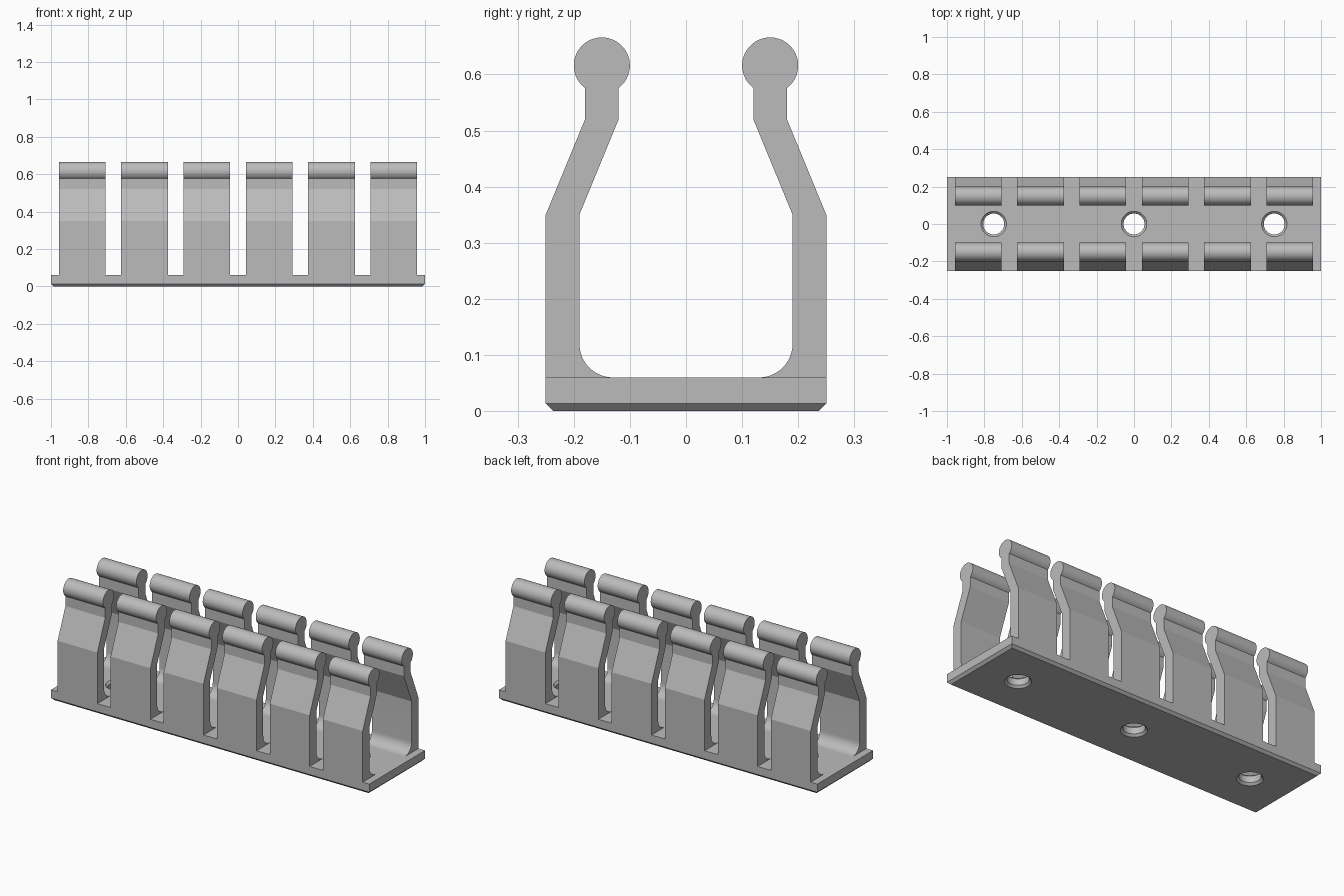
import bpy, bmesh
from math import sin, cos, pi, radians

if "Cube" in bpy.data.objects:
    bpy.data.objects.remove(bpy.data.objects["Cube"])

grey = bpy.data.materials.new("grey_plastic")
grey.use_nodes = True
COLOR = (0.5, 0.5, 0.5, 1)
grey.diffuse_color = COLOR
grey.node_tree.nodes["Principled BSDF"].inputs["Base Color"].default_value = COLOR


def add_rings(bm, rings):
    """Bridge equal-sized point rings into a closed solid."""
    loops = [[bm.verts.new(p) for p in ring] for ring in rings]
    n = len(loops[0])
    for a, b in zip(loops, loops[1:]):
        for i in range(n):
            j = (i + 1) % n
            bm.faces.new((a[i], a[j], b[j], b[i]))
    bm.faces.new(loops[0][::-1])
    bm.faces.new(loops[-1])


def finish(name, bm):
    bmesh.ops.recalc_face_normals(bm, faces=bm.faces)
    mesh = bpy.data.meshes.new(name)
    bm.to_mesh(mesh)
    bm.free()
    mesh.materials.append(grey)
    obj = bpy.data.objects.new(name, mesh)
    bpy.context.collection.objects.link(obj)
    return obj


def activate(obj):
    bpy.ops.object.select_all(action='DESELECT')
    obj.select_set(True)
    bpy.context.view_layer.objects.active = obj


def arc(cy, cz, r, start, end, steps):
    angles = [radians(start + (end - start) * i / steps) for i in range(steps + 1)]
    return [(cy + r * cos(a), cz + r * sin(a)) for a in angles]


# Base plate with a chamfered underside
BASE = 0.06
bm = bmesh.new()
corners = ((-1, -1), (1, -1), (1, 1), (-1, 1))
add_rings(bm, [[(sx * (1 - c), sy * (0.25 - c), z) for sx, sy in corners]
               for c, z in ((0.014, 0), (0, 0.014), (0, BASE))])
base = finish("base_plate", bm)

# Three screw holes, chamfered at both ends
bm = bmesh.new()
for x in (-0.75, 0, 0.75):
    add_rings(bm, [[(x + r * cos(2 * pi * i / 48), r * sin(2 * pi * i / 48), z) for i in range(48)]
                   for r, z in ((0.08, -0.012), (0.056, 0.012), (0.056, 0.048), (0.08, 0.072))])
cutter = finish("hole_cutter", bm)
cutter.hide_render = True
cut = base.modifiers.new("screw_holes", 'BOOLEAN')
cut.object = cutter
cut.operation = 'DIFFERENCE'
cut.solver = 'EXACT'
activate(base)
bpy.ops.object.modifier_apply(modifier=cut.name)
bpy.data.objects.remove(cutter)
bpy.ops.object.shade_smooth_by_angle(angle=radians(25))

# Clip arm profile: wall, inward bend, round bead, inner fillet
profile = [(0.25, BASE), (0.25, 0.35), (0.18, 0.52)]
profile += arc(0.15, 0.616, 0.05, -53.13, 233.13, 36)
profile += [(0.12, 0.52), (0.19, 0.35)]
profile += arc(0.13, 0.12, 0.06, 0, -90, 12)

# Six pairs of arms along the plate
for side, label in ((-1, "front"), (1, "back")):
    for k in range(6):
        x = (k - 2.5) / 3
        bm = bmesh.new()
        add_rings(bm, [[(x + dx, side * y, z) for y, z in profile] for dx in (-0.125, 0.125)])
        arm = finish(f"{label}_clip_arm_{k + 1}", bm)
        activate(arm)
        bpy.ops.object.shade_smooth_by_angle(angle=radians(20))
